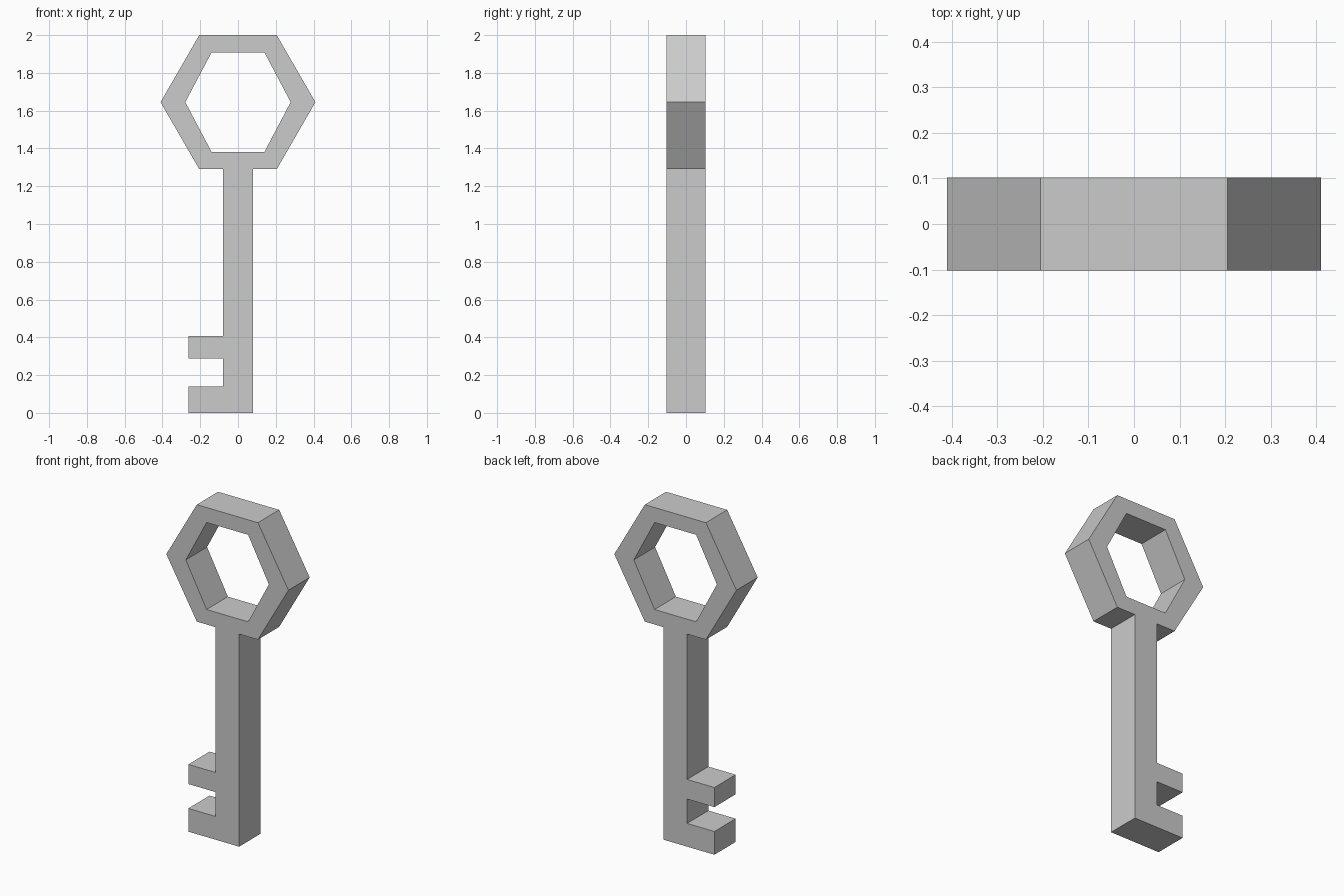
import bpy
import bmesh
import math

if "Cube" in bpy.data.objects:
    bpy.data.objects.remove(bpy.data.objects["Cube"])

HALF_T = 0.102                      # half thickness in y
BOW_Z, BOW_H = 1.645, 0.355         # hexagonal handle centre and half height


def hexagon(rx, half_h):
    # Counter-clockwise from the right corner
    k = half_h / math.sin(math.pi / 3)
    return [(rx * math.cos(i * math.pi / 3),
             BOW_Z + k * math.sin(i * math.pi / 3)) for i in range(6)]


# Shaft and bit outline, hanging from the lower edge of the handle
shaft, tooth, base = 0.079, -0.262, BOW_Z - BOW_H
bit = [(-shaft, base), (-shaft, 0.408), (tooth, 0.408), (tooth, 0.289),
       (-shaft, 0.289), (-shaft, 0.141), (tooth, 0.141), (tooth, 0.0),
       (shaft, 0.0), (shaft, base)]

outer = hexagon(0.41, BOW_H)
outline = outer[:5] + bit + outer[5:]
hole = hexagon(0.279, 0.264)

# Key: filled 2D profile with a hole, extruded both ways
curve = bpy.data.curves.new("key", 'CURVE')
curve.dimensions = '2D'
curve.fill_mode = 'BOTH'
curve.extrude = HALF_T
for points in (outline, hole):
    spline = curve.splines.new('POLY')
    spline.points.add(len(points) - 1)
    for p, (x, z) in zip(spline.points, points):
        p.co = (x, z, 0, 1)
    spline.use_cyclic_u = True
    spline.use_smooth = False

key = bpy.data.objects.new("key", curve)
bpy.context.collection.objects.link(key)
key.rotation_euler.x = math.pi / 2
bpy.context.view_layer.objects.active = key
key.select_set(True)
bpy.ops.object.convert(target='MESH')
key = bpy.context.object
bpy.ops.object.transform_apply(location=False, rotation=True, scale=True)

# Weld caps to the sides and merge flat triangles
bm = bmesh.new()
bm.from_mesh(key.data)
bmesh.ops.remove_doubles(bm, verts=bm.verts, dist=1e-4)
bmesh.ops.recalc_face_normals(bm, faces=bm.faces)
for f in bm.faces:
    f.smooth = False
bm.to_mesh(key.data)
bm.free()
